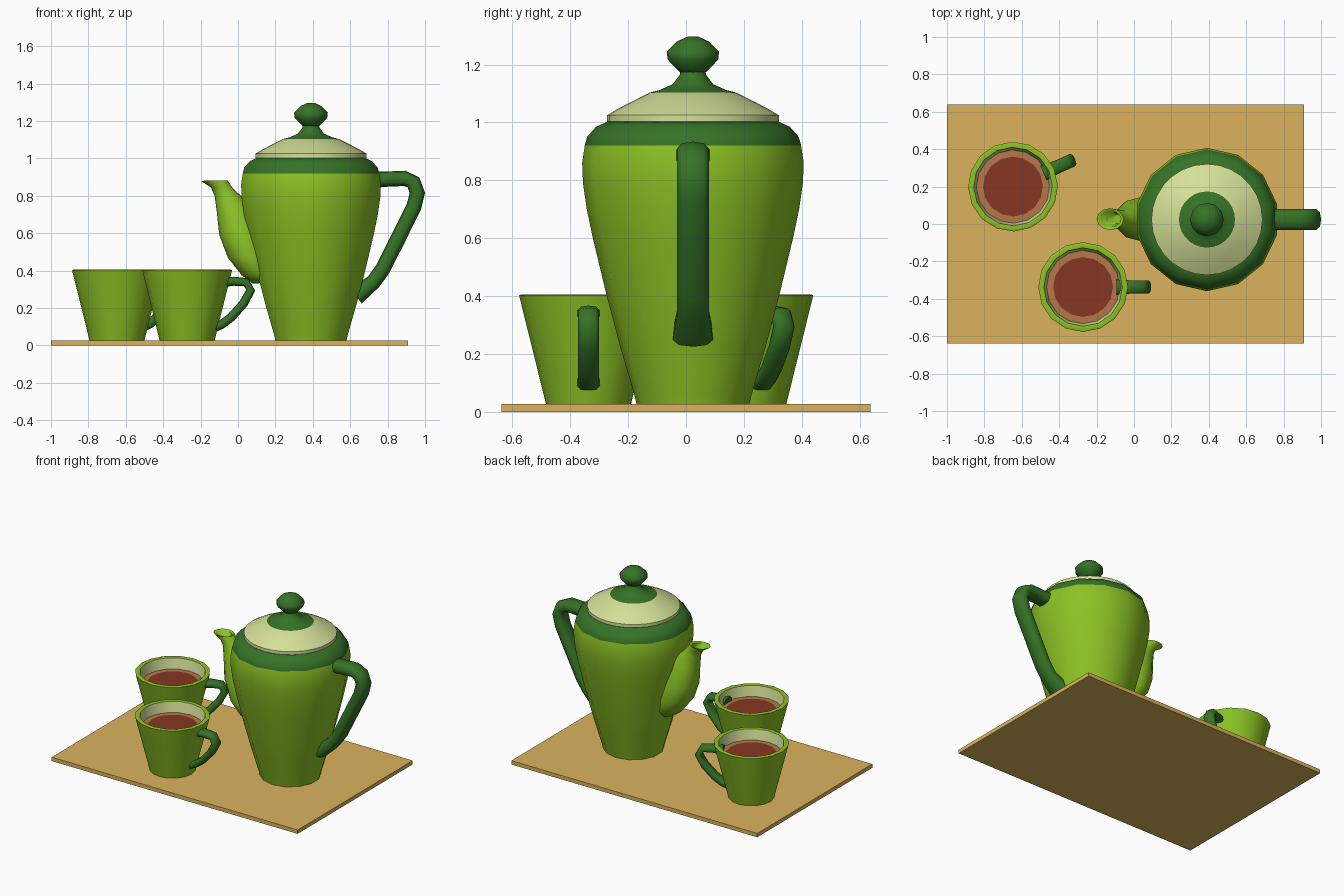
import bpy, bmesh, math
from mathutils import Vector, Matrix

if "Cube" in bpy.data.objects:
    bpy.data.objects.remove(bpy.data.objects["Cube"])

def mat(name, rgb):
    m = bpy.data.materials.new(name)
    m.diffuse_color = (*rgb, 1)
    m.use_nodes = True
    m.node_tree.nodes["Principled BSDF"].inputs["Base Color"].default_value = m.diffuse_color
    return m

LIME = mat("lime_glaze", (0.26, 0.54, 0.018))
DARK = mat("dark_green", (0.036, 0.17, 0.02))
CREAM = mat("cream_glaze", (0.66, 0.74, 0.31))
WOOD = mat("tray_tan", (0.71, 0.45, 0.112))
TEA = mat("tea_red", (0.24, 0.038, 0.016))
TEA_EDGE = mat("tea_edge", (0.46, 0.19, 0.07))

def finish(name, bm, mats, matrix=Matrix(), angle=45):
    bmesh.ops.recalc_face_normals(bm, faces=bm.faces)
    me = bpy.data.meshes.new(name)
    bm.to_mesh(me)
    bm.free()
    for m in mats:
        me.materials.append(m)
    for p in me.polygons:
        p.use_smooth = True
    me.set_sharp_from_angle(angle=math.radians(angle))
    ob = bpy.data.objects.new(name, me)
    ob.matrix_world = matrix
    bpy.context.collection.objects.link(ob)
    return ob

def skin(name, rings, mats, seg_mats=None, matrix=Matrix(), angle=45):
    """Bridge equal-sized rings of points and cap both ends."""
    bm = bmesh.new()
    vs = [[bm.verts.new(p) for p in r] for r in rings]
    n = len(rings[0])
    for i in range(len(vs) - 1):
        for j in range(n):
            k = (j + 1) % n
            f = bm.faces.new((vs[i][j], vs[i][k], vs[i + 1][k], vs[i + 1][j]))
            f.material_index = seg_mats[i] if seg_mats else 0
    for ring, idx in ((vs[0], 0), (vs[-1], -1)):
        f = bm.faces.new(ring)
        f.material_index = seg_mats[idx] if seg_mats else 0
    return finish(name, bm, mats, matrix, angle)

def lathe(name, prof, sides, mats, seg_mats=None, matrix=Matrix(), start=0.0, angle=45):
    rings = [[(r * math.cos(start + 2 * math.pi * j / sides),
               r * math.sin(start + 2 * math.pi * j / sides), z) for j in range(sides)]
             for r, z in prof]
    return skin(name, rings, mats, seg_mats, matrix, angle)

def handle(name, path, half_w, half_t, flare, matrix):
    """Sweep a rounded section along a path in the local xz plane."""
    pts = [Vector((x, 0, z)) for x, z in path]
    rings = []
    for i, p in enumerate(pts):
        t = (pts[min(i + 1, len(pts) - 1)] - pts[max(i - 1, 0)]).normalized()
        nrm = Vector((-t.z, 0, t.x))
        s = flare if i in (0, len(pts) - 1) else 1
        ring = []
        for j in range(10):
            a = 2 * math.pi * j / 10
            c, d = math.cos(a), math.sin(a)
            c = math.copysign(abs(c) ** 0.75, c)
            d = math.copysign(abs(d) ** 0.75, d)
            ring.append(p + nrm * (half_t * s * c) + Vector((0, half_w * s * d, 0)))
        rings.append(ring)
    return skin(name, rings, [DARK], matrix=matrix, angle=60)

# Tray
bm = bmesh.new()
bmesh.ops.create_cube(bm, size=1, matrix=Matrix.Translation((-0.045, 0, 0.0135))
                      @ Matrix.Diagonal((1.91, 1.276, 0.027, 1)))
finish("tray", bm, [WOOD])

# Teapot body with dark shoulder band
POT = Matrix.Translation((0.39, 0.024, 0))
body = [(0.195, 0.027), (0.203, 0.06), (0.25, 0.22), (0.298, 0.4), (0.346, 0.6),
        (0.367, 0.7), (0.38, 0.79), (0.383, 0.86), (0.374, 0.92),
        (0.366, 0.95), (0.335, 0.985), (0.295, 1.003), (0.27, 1.003)]
lathe("teapot_body", body, 14, [LIME, DARK], [0] * 8 + [1] * 4, POT, math.pi / 2)

# Lid: cream dome, dark centre
lid = [(0.28, 0.99), (0.297, 1.003), (0.297, 1.025), (0.26, 1.047), (0.21, 1.073),
       (0.15, 1.103), (0.115, 1.112), (0.07, 1.132), (0.045, 1.165), (0.043, 1.18)]
lathe("teapot_lid", lid, 28, [CREAM, DARK], [0] * 5 + [1] * 4, POT)
knob = [(0.04, 1.17), (0.055, 1.183), (0.088, 1.218), (0.09, 1.245), (0.055, 1.28), (0.018, 1.297)]
lathe("lid_knob", knob, 12, [DARK], None, POT, angle=60)

# Spout: each ring spans an outer and an inner point in xz, with a half width in y
spout = [(0.08, 0.33, 0.22, 0.34, 0.06), (0.02, 0.375, 0.2, 0.40, 0.10),
         (-0.055, 0.47, 0.17, 0.48, 0.122), (-0.10, 0.59, 0.13, 0.61, 0.112),
         (-0.113, 0.71, 0.06, 0.76, 0.08), (-0.125, 0.80, -0.012, 0.825, 0.052),
         (-0.145, 0.845, -0.035, 0.85, 0.052), (-0.20, 0.88, -0.055, 0.882, 0.058),
         (-0.18, 0.876, -0.07, 0.876, 0.042), (-0.12, 0.82, -0.05, 0.82, 0.025)]
rings = []
for x0, z0, x1, z1, w in spout:
    a, b = Vector((x0, 0.026, z0)), Vector((x1, 0.026, z1))
    mid, half = (a + b) / 2, (b - a) / 2
    rings.append([mid + half * math.cos(2 * math.pi * j / 12)
                  + Vector((0, w * math.sin(2 * math.pi * j / 12), 0)) for j in range(12)])
skin("teapot_spout", rings, [LIME], angle=60)

# Teapot handle (x relative to the pot axis)
handle("teapot_handle", [(0.30, 0.885), (0.385, 0.888), (0.50, 0.893), (0.548, 0.872), (0.569, 0.815),
                         (0.55, 0.74), (0.47, 0.58), (0.385, 0.41), (0.335, 0.34), (0.24, 0.265)],
       0.057, 0.041, 1.25, POT)

# Two cups with tea
cup = [(0.147, 0.027), (0.24, 0.402), (0.232, 0.406), (0.21, 0.402), (0.196, 0.33), (0.14, 0.08)]
grip = [(0.18, 0.338), (0.25, 0.343), (0.315, 0.338), (0.34, 0.295),
        (0.30, 0.222), (0.235, 0.15), (0.185, 0.112), (0.13, 0.092)]
for name, x, y, ang in (("front_cup", -0.272, -0.337, 0), ("back_cup", -0.647, 0.20, 24)):
    M = Matrix.Translation((x, y, 0)) @ Matrix.Rotation(math.radians(ang), 4, 'Z')
    lathe(name, cup, 16, [LIME, CREAM], [0, 0, 0, 1, 1], M)
    handle(name + "_handle", grip, 0.037, 0.024, 1.15, M)
    lathe(name + "_tea", [(0.19, 0.31), (0.197, 0.33), (0.16, 0.331), (0.08, 0.331)], 16,
          [TEA_EDGE, TEA], [0, 0, 1], M)
